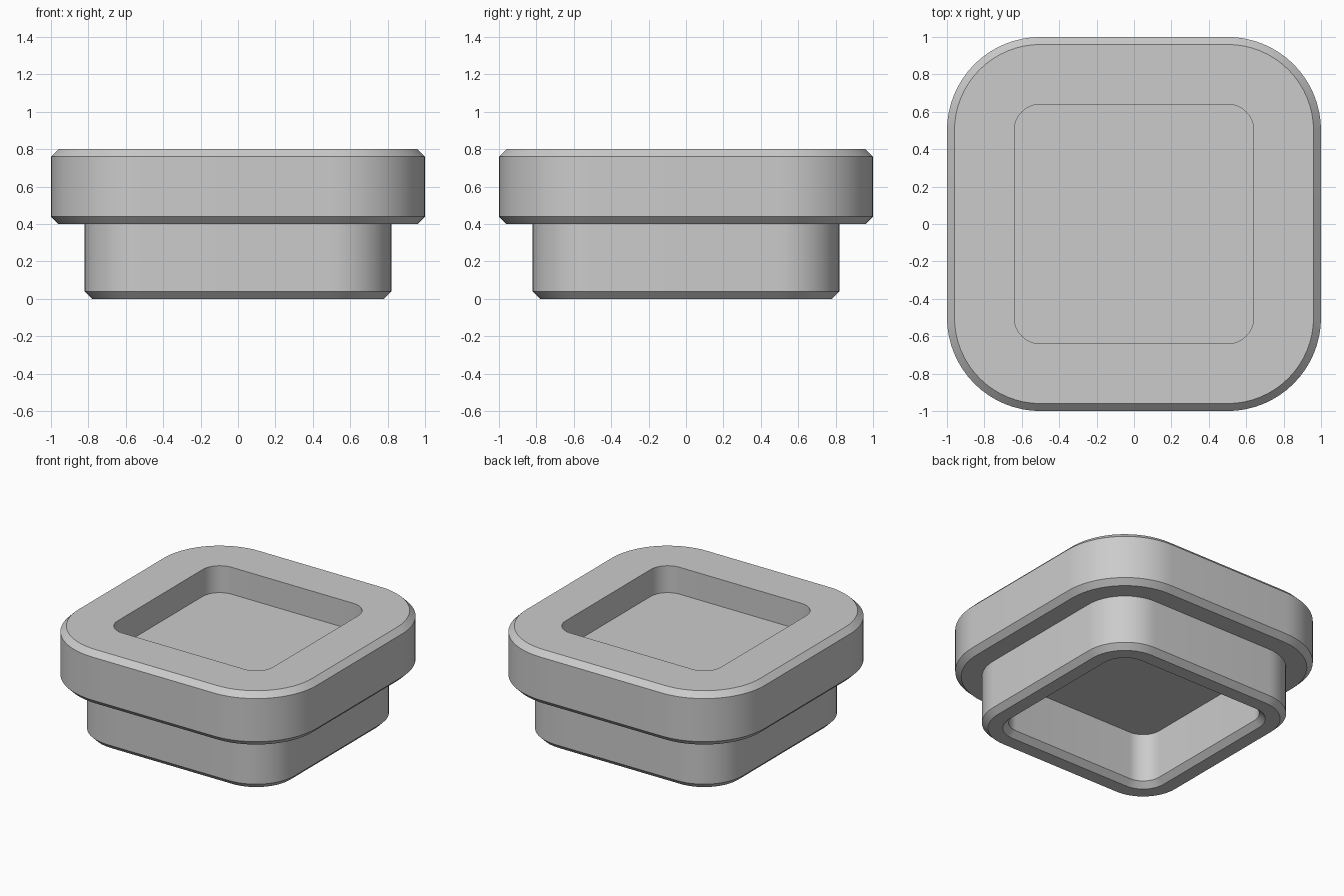
import bpy
import bmesh
import math

cube = bpy.data.objects.get("Cube")
if cube:
    bpy.data.objects.remove(cube, do_unlink=True)

CORNER = 0.5   # all corner arcs share these centres
STEPS = 16     # segments per corner

# Plain grey material
grey = bpy.data.materials.new("plain_grey")
grey.use_nodes = True
colour = (0.6, 0.6, 0.6, 1.0)
grey.diffuse_color = colour
grey.node_tree.nodes["Principled BSDF"].inputs["Base Color"].default_value = colour


def rounded_loop(bm, half, z):
    """Rounded square ring of vertices, counter-clockwise."""
    radius = half - CORNER
    ring = []
    for quarter in range(4):
        mid = math.radians(45 + 90 * quarter)
        cx = math.copysign(CORNER, math.cos(mid))
        cy = math.copysign(CORNER, math.sin(mid))
        for i in range(STEPS + 1):
            a = math.pi / 2 * (quarter + i / STEPS)
            ring.append(bm.verts.new((cx + radius * math.cos(a),
                                      cy + radius * math.sin(a), z)))
    return ring


# Wall section (half width, height): cavity below, stem, rim, pocket on top
profile = [
    (0.64, 0.40), (0.64, 0.04), (0.68, 0.0),
    (0.78, 0.0), (0.82, 0.04), (0.82, 0.40),
    (0.96, 0.40), (1.0, 0.44), (1.0, 0.76),
    (0.96, 0.80), (0.64, 0.80), (0.64, 0.60),
]

bm = bmesh.new()
rings = [rounded_loop(bm, half, z) for half, z in profile]
for low, high in zip(rings, rings[1:]):
    count = len(low)
    for i in range(count):
        j = (i + 1) % count
        bm.faces.new((low[i], low[j], high[j], high[i]))

# Cavity ceiling and pocket floor
bm.faces.new(list(reversed(rings[0])))
bm.faces.new(rings[-1])
bmesh.ops.recalc_face_normals(bm, faces=bm.faces[:])

mesh = bpy.data.meshes.new("stepped_tray")
bm.to_mesh(mesh)
bm.free()
mesh.materials.append(grey)
tray = bpy.data.objects.new("stepped_tray", mesh)
bpy.context.collection.objects.link(tray)

# Smooth corners, crisp chamfers
bpy.ops.object.select_all(action='DESELECT')
tray.select_set(True)
bpy.context.view_layer.objects.active = tray
bpy.ops.object.shade_smooth_by_angle(angle=math.radians(30))
